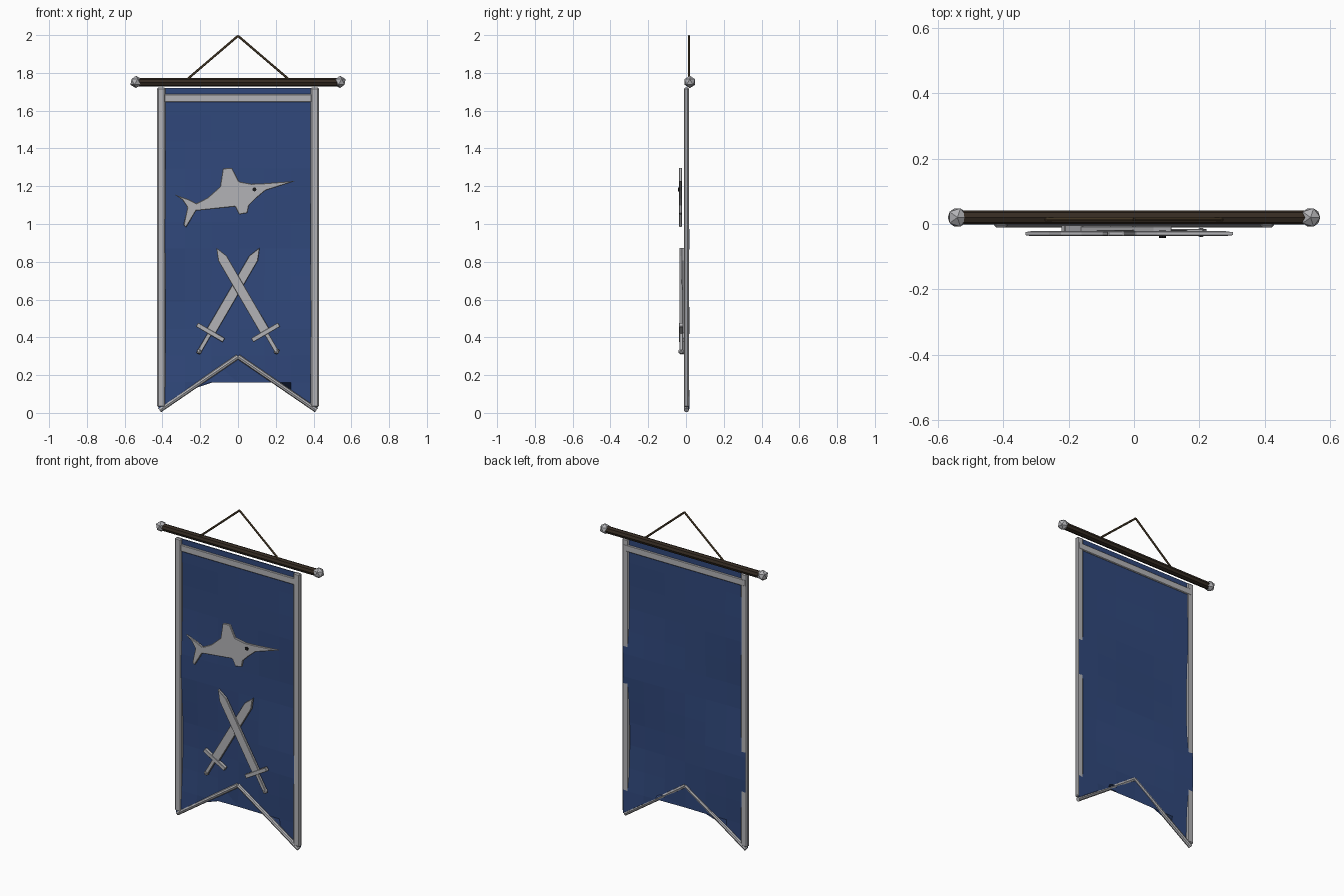
import bpy, bmesh, math
from mathutils import Vector, Matrix

if "Cube" in bpy.data.objects:
    bpy.data.objects.remove(bpy.data.objects["Cube"])


def material(name, color):
    m = bpy.data.materials.new(name)
    m.diffuse_color = color
    m.use_nodes = True
    m.node_tree.nodes["Principled BSDF"].inputs["Base Color"].default_value = m.diffuse_color
    return m


BLUE = material("blue_cloth", (0.03, 0.065, 0.2, 1))
WOOD = material("dark_wood", (0.035, 0.024, 0.016, 1))
ROPE = material("cord", (0.09, 0.06, 0.03, 1))
SILVER = material("silver", (0.45, 0.45, 0.47, 1))
BLACK = material("black", (0.01, 0.01, 0.012, 1))


def finish(name, bm, mat, bevel=0):
    bmesh.ops.recalc_face_normals(bm, faces=bm.faces)
    me = bpy.data.meshes.new(name)
    bm.to_mesh(me)
    bm.free()
    me.materials.append(mat)
    ob = bpy.data.objects.new(name, me)
    bpy.context.collection.objects.link(ob)
    if bevel:
        mod = ob.modifiers.new("bevel", 'BEVEL')
        mod.width, mod.segments = bevel, 1
    return ob


def box(name, lo, hi, mat, bevel=0):
    lo, hi = Vector(lo), Vector(hi)
    bm = bmesh.new()
    bmesh.ops.create_cube(bm, size=1, matrix=Matrix.Translation((lo + hi) / 2)
                          @ Matrix.Diagonal((*(hi - lo), 1)))
    return finish(name, bm, mat, bevel)


def rod(name, a, b, r, sides, mat):
    a, b = Vector(a), Vector(b)
    bm = bmesh.new()
    rot = (b - a).to_track_quat('Z', 'Y').to_matrix().to_4x4()
    bmesh.ops.create_cone(bm, cap_ends=True, segments=sides, radius1=r, radius2=r,
                          depth=(b - a).length,
                          matrix=Matrix.Translation((a + b) / 2) @ rot)
    return finish(name, bm, mat)


def ball(name, c, r, mat):
    bm = bmesh.new()
    bmesh.ops.create_icosphere(bm, subdivisions=1, radius=r, matrix=Matrix.Translation(c))
    return finish(name, bm, mat)


def plate(name, pts, y0, y1, mat, bevel=0):
    bm = bmesh.new()
    face = bm.faces.new([bm.verts.new((x, y0, z)) for x, z in pts])
    ext = bmesh.ops.extrude_face_region(bm, geom=[face])
    bmesh.ops.translate(bm, vec=(0, y1 - y0, 0),
                        verts=[v for v in ext['geom'] if isinstance(v, bmesh.types.BMVert)])
    return finish(name, bm, mat, bevel)


# Cloth: coarse rippled grid, bottom row pulled up into a notch and folded over
COLS, ROWS, TOP, BOTTOM = 6, 12, 1.72, 0.02
bm = bmesh.new()
grid = []
for j in range(ROWS + 1):
    row = []
    for i in range(COLS + 1):
        x = -0.42 + 0.84 * i / COLS
        z = TOP - (TOP - BOTTOM) * j / ROWS
        ripple = 0.010 * min(1, (TOP - z) / 0.8) * math.cos(2 * math.pi * (z - 0.95) / 0.92)
        y = 0.006 + ripple * math.sin(math.pi * x / 0.84)
        if j == ROWS:
            z = BOTTOM + 0.28 * (1 - abs(x) / 0.42)
        row.append(bm.verts.new((x, y, z)))
    grid.append(row)
for j in range(ROWS):
    for i in range(COLS):
        bm.faces.new((grid[j][i], grid[j + 1][i], grid[j + 1][i + 1], grid[j][i + 1]))
cloth = finish("cloth", bm, BLUE)
solid = cloth.modifiers.new("thickness", 'SOLIDIFY')
solid.thickness, solid.offset = 0.006, 0

# Pole and top trim
rod("pole", (-0.54, 0.02, 1.75), (0.54, 0.02, 1.75), 0.022, 8, WOOD)
box("top_trim", (-0.42, -0.006, 1.645), (0.42, 0.016, 1.688), SILVER, 0.004)

# Mirrored parts: knobs, hanging cords, side trims and notch trims
for s, side in ((-1, "left"), (1, "right")):
    ball(side + "_knob", (s * 0.54, 0.02, 1.752), 0.033, SILVER)
    rod(side + "_cord", (s * 0.27, 0.015, 1.765), (0, 0.015, 1.996), 0.006, 6, ROPE)
    xs = sorted((s * 0.385, s * 0.428))
    box(side + "_trim", (xs[0], -0.010, 0.03), (xs[1], 0.015, 1.722), SILVER, 0.006)
    rod(side + "_notch_trim", (s * 0.415, 0.002, 0.014), (0, 0.002, 0.298), 0.013, 8, SILVER)

# Fish emblem
fish = [(-0.335, 1.156), (-0.26, 1.130), (-0.22, 1.109), (-0.16, 1.140), (-0.095, 1.198),
        (-0.080, 1.294), (-0.032, 1.298), (0.005, 1.225), (0.07, 1.213), (0.115, 1.214),
        (0.305, 1.228), (0.145, 1.177), (0.095, 1.135), (0.058, 1.098), (0.050, 1.058),
        (0.006, 1.050), (-0.015, 1.092), (-0.222, 1.070), (-0.275, 0.982), (-0.288, 0.995),
        (-0.268, 1.088), (-0.295, 1.128)]
plate("fish", fish, -0.037, -0.022, SILVER, 0.003)
rod("fish_eye", (0.087, -0.020, 1.183), (0.087, -0.043, 1.183), 0.011, 8, BLACK)

# Crossed swords: each drawn in local (across, along) coordinates from the pommel
for s, side, y in ((1, "left", -0.015), (-1, "right", -0.026)):
    start = Vector((-0.205, 0.325))
    along = (Vector((0.115, 0.875)) - start).normalized()
    across = Vector((along.y, -along.x))

    def place(u, v):
        p = start + across * u + along * v
        return (s * p.x, p.y)

    def strip(name, w, v0, v1, d, tip=0):
        pts = [(-w, v0), (w, v0), (w, v1 - tip)]
        pts += [(0, v1)] if tip else []
        pts += [(-w, v1 - tip)]
        plate(f"{side}_sword_{name}", [place(*p) for p in pts], y - d, y + d, SILVER, 0.002)

    strip("blade", 0.026, 0.115, 0.636, 0.008, 0.065)
    strip("grip", 0.011, 0.0, 0.12, 0.009)
    strip("guard", 0.082, 0.105, 0.129, 0.011)
    px, pz = place(0, 0)
    ball(side + "_sword_pommel", (px, y, pz), 0.016, SILVER)
